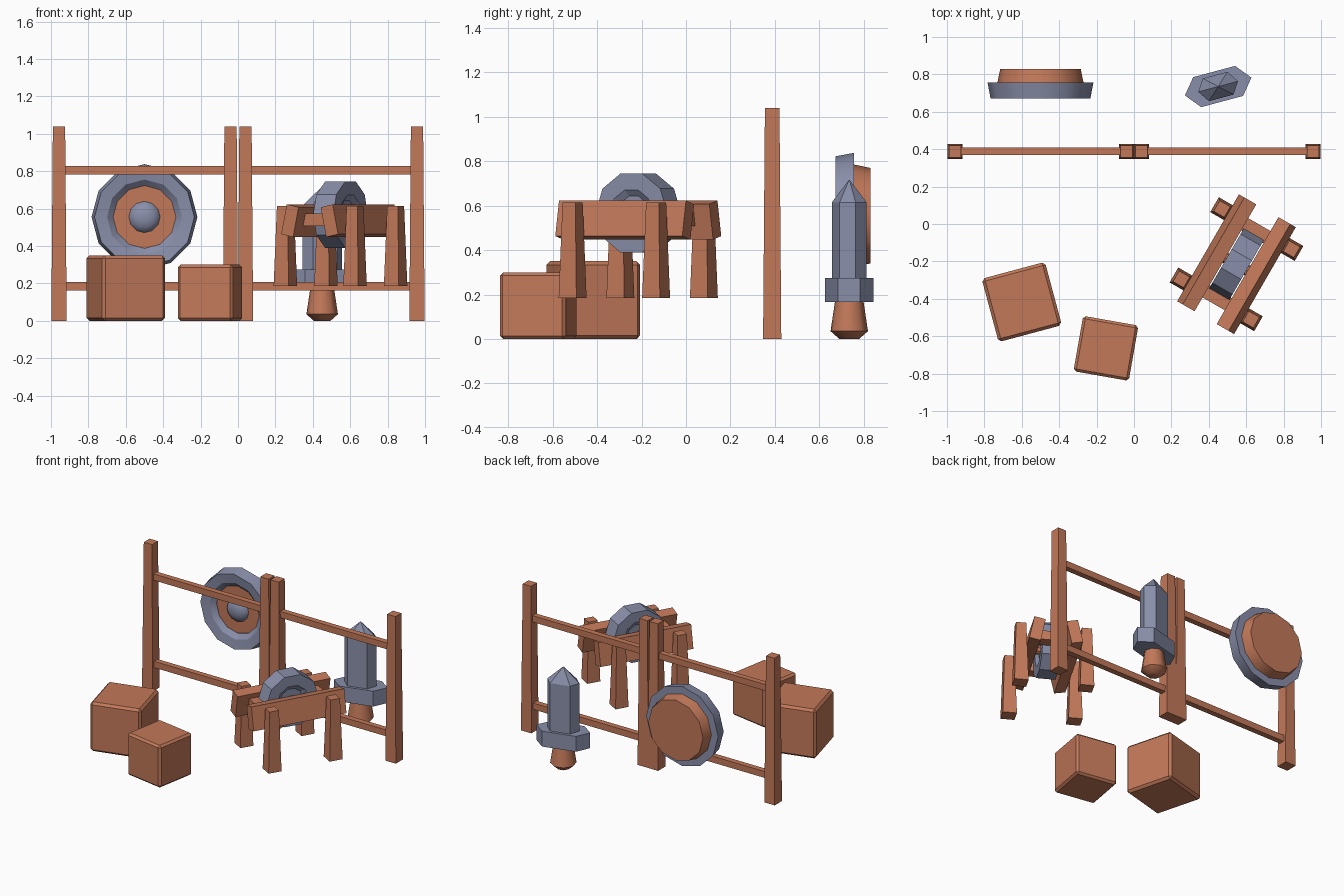
import bpy, bmesh, math
from mathutils import Matrix, Vector

if "Cube" in bpy.data.objects:
    bpy.data.objects.remove(bpy.data.objects["Cube"])

R = math.radians


def material(name, rgb):
    m = bpy.data.materials.new(name)
    m.diffuse_color = (*rgb, 1)
    m.use_nodes = True
    m.node_tree.nodes["Principled BSDF"].inputs["Base Color"].default_value = m.diffuse_color
    return m


WOOD = material("warm_wood", (0.54, 0.19, 0.10))
METAL = material("blue_grey_metal", (0.25, 0.275, 0.40))


def finish(bm, name, mat, matrix=Matrix(), smooth=None):
    bmesh.ops.remove_doubles(bm, verts=bm.verts, dist=1e-5)
    bmesh.ops.recalc_face_normals(bm, faces=bm.faces)
    me = bpy.data.meshes.new(name)
    bm.to_mesh(me)
    bm.free()
    me.materials.append(mat)
    ob = bpy.data.objects.new(name, me)
    bpy.context.collection.objects.link(ob)
    ob.matrix_world = matrix
    if smooth:
        bpy.ops.object.select_all(action='DESELECT')
        ob.select_set(True)
        bpy.context.view_layer.objects.active = ob
        bpy.ops.object.shade_smooth_by_angle(angle=R(smooth))
    return ob


def box(name, mat, size, matrix, taper=1.0, bevel=0.0):
    """Box centred on the matrix, its top scaled by taper."""
    bm = bmesh.new()
    bmesh.ops.create_cube(bm, size=1)
    for v in bm.verts:
        k = taper if v.co.z > 0 else 1
        v.co = Vector((v.co.x * size[0] * k, v.co.y * size[1] * k, v.co.z * size[2]))
    if bevel:
        bmesh.ops.bevel(bm, geom=bm.edges[:], offset=bevel, segments=1, affect='EDGES')
    return finish(bm, name, mat, matrix)


def loft(name, mat, rings, matrix, smooth=None):
    """Skin equal-length rings of points; ends are capped unless they meet."""
    bm = bmesh.new()
    loops = [[bm.verts.new(p) for p in ring] for ring in rings]
    n = len(loops[0])
    for a, b in zip(loops, loops[1:]):
        for i in range(n):
            j = (i + 1) % n
            bm.faces.new((a[i], a[j], b[j], b[i]))
    if rings[0] != rings[-1]:
        bm.faces.new(loops[0])
        bm.faces.new(loops[-1])
    bmesh.ops.dissolve_degenerate(bm, edges=bm.edges, dist=1e-5)
    return finish(bm, name, mat, matrix, smooth)


def lathe(name, mat, profile, n, matrix, start=0.0, smooth=None):
    """Turn (radius, height) points about local z."""
    rings = [[(r * math.cos(start + 2 * math.pi * i / n),
               r * math.sin(start + 2 * math.pi * i / n), h) for i in range(n)]
             for r, h in profile]
    return loft(name, mat, rings, matrix, smooth)


T = Matrix.Translation

# Fence: two sections, each with two tapered posts and two rails
for side in (-1, 1):
    for x in (0.04, 0.957):
        box("fence_post", WOOD, (0.082, 0.082, 1.04), T((side * x, 0.388, 0.52)), taper=0.8)
    for z in (0.185, 0.805):
        box("fence_rail", WOOD, (0.90, 0.04, 0.045), T((side * 0.498, 0.388, z)))

# Crates
box("large_crate", WOOD, (0.35, 0.35, 0.35),
    T((-0.60, -0.417, 0.175)) @ Matrix.Rotation(R(15), 4, 'Z'), bevel=0.016)
box("small_crate", WOOD, (0.30, 0.30, 0.30),
    T((-0.15, -0.665, 0.15)) @ Matrix.Rotation(R(-10), 4, 'Z'), bevel=0.014)

# Shield: local z points to the back (+y)
shield = T((-0.5, 0, 0.555)) @ Matrix.Rotation(R(-90), 4, 'X')
lathe("shield_rim", METAL,
      [(0.2, 0.682), (0.267, 0.672), (0.283, 0.757), (0.168, 0.757), (0.168, 0.712), (0.2, 0.682)],
      12, shield, smooth=30)
lathe("shield_board", WOOD,
      [(0.172, 0.714), (0.172, 0.755), (0.23, 0.757), (0.215, 0.83)],
      12, shield, smooth=30)
lathe("shield_boss", METAL,
      [(0.085, 0.716), (0.078, 0.70), (0.055, 0.683), (0.025, 0.674)],
      12, shield, smooth=60)

# Sword standing on its grip
sword = T((0.45, 0.735, 0)) @ Matrix.Rotation(R(15), 4, 'Z')


def hexagon(tip, side, depth, z):
    return [(tip, 0, z), (side, depth, z), (-side, depth, z),
            (-tip, 0, z), (-side, -depth, z), (side, -depth, z)]


loft("sword_guard", METAL, [hexagon(0.184, 0.116, 0.083, z) for z in (0.166, 0.275)], sword)
loft("sword_blade", METAL, [hexagon(0.11, 0.068, 0.063, 0.27), hexagon(0.11, 0.068, 0.063, 0.615),
                            hexagon(0.002, 0.001, 0.001, 0.716)], sword)
lathe("sword_grip", WOOD, [(0.045, 0), (0.085, 0.035), (0.065, 0.167)], 8, sword,
      start=R(22.5), smooth=50)

# Grindstone frame: two leaning beams, two cross pieces, four legs
stand = T((0.548, -0.215, 0)) @ Matrix.Rotation(R(-30), 4, 'Z')
for s in (-1, 1):
    box("stand_beam", WOOD, (0.075, 0.66, 0.163),
        stand @ T((s * 0.122, 0, 0.535)) @ Matrix.Rotation(R(-12 * s), 4, 'Y'))
    box("stand_cross_piece", WOOD, (0.22, 0.075, 0.065), stand @ T((0, s * 0.207, 0.54)))
    for t in (-1, 1):
        box("stand_leg", WOOD, (0.092, 0.092, 0.43), stand @ T((s * 0.215, t * 0.217, 0.4)), taper=0.72)

# Stone wheel with dished sides, turning on an axle along the stand's x
axle = stand @ T((0, 0, 0.567)) @ Matrix.Rotation(R(90), 4, 'Y')
lathe("grinding_wheel", METAL,
      [(0.08, -0.04), (0.11, -0.062), (0.186, -0.062), (0.186, 0.062), (0.11, 0.062), (0.08, 0.04)],
      10, axle, start=R(18))
lathe("wheel_axle", WOOD, [(0.03, -0.12), (0.03, 0.12)], 8, axle)
